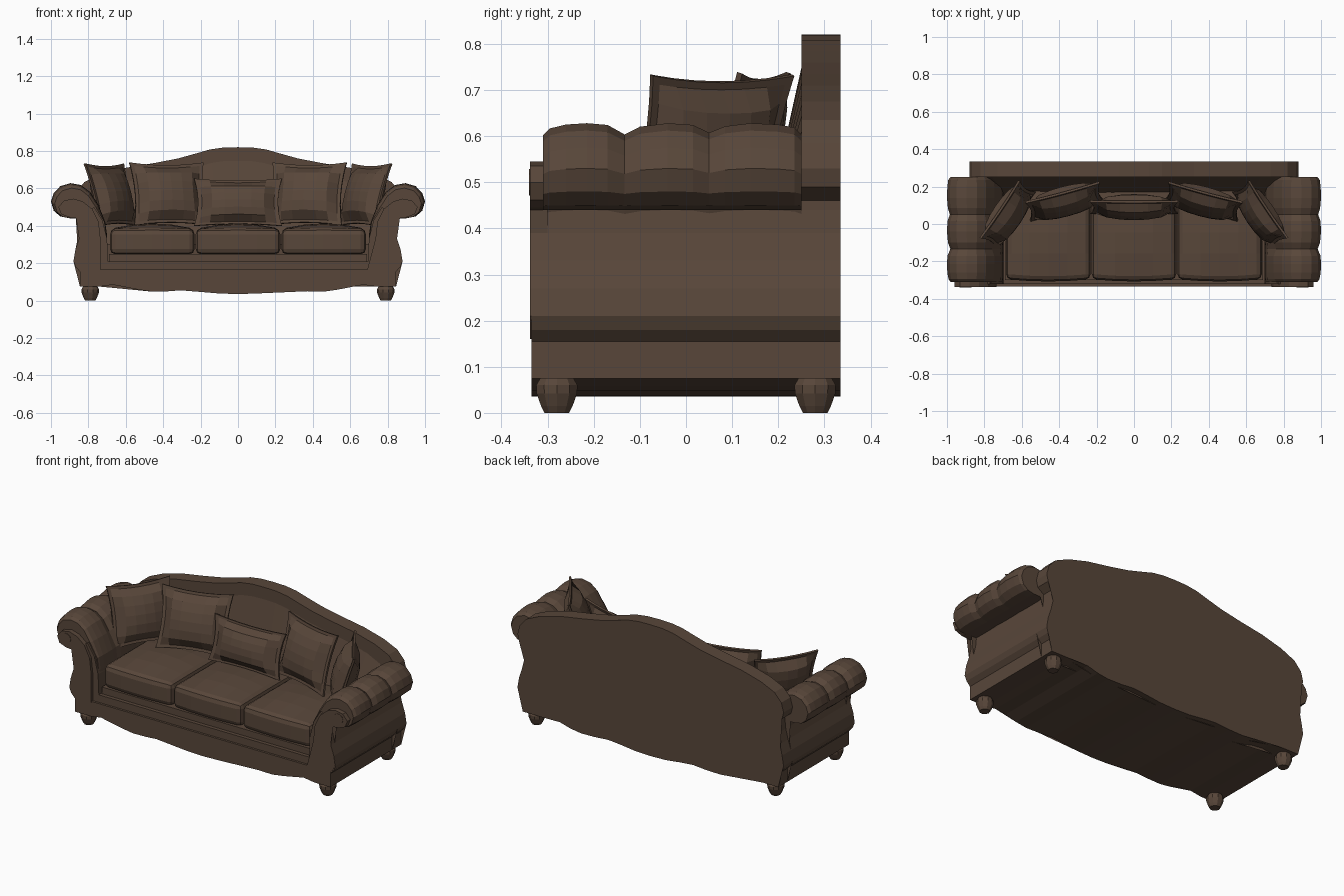
import bpy, bmesh, math
from mathutils import Vector

if "Cube" in bpy.data.objects:
    bpy.data.objects.remove(bpy.data.objects["Cube"])

leather = bpy.data.materials.new("brown leather")
leather.diffuse_color = (0.098, 0.062, 0.042, 1)
leather.use_nodes = True
leather.node_tree.nodes["Principled BSDF"].inputs["Base Color"].default_value = leather.diffuse_color


def finish(bm, name):
    bmesh.ops.recalc_face_normals(bm, faces=bm.faces)
    me = bpy.data.meshes.new(name)
    bm.to_mesh(me)
    bm.free()
    me.materials.append(leather)
    ob = bpy.data.objects.new(name, me)
    bpy.context.collection.objects.link(ob)
    return ob


def loft(name, rings):
    """Bridge matching closed rings of points and cap both ends."""
    bm = bmesh.new()
    rows = [[bm.verts.new(p) for p in r] for r in rings]
    n = len(rows[0])
    for a, b in zip(rows, rows[1:]):
        for i in range(n):
            j = (i + 1) % n
            bm.faces.new((a[i], a[j], b[j], b[i]))
    caps = [bm.faces.new(rows[0]), bm.faces.new(rows[-1])]
    bmesh.ops.triangulate(bm, faces=caps)
    return finish(bm, name)


def extrude(name, outline, y0, y1):
    return loft(name, [[(x, y, z) for x, z in outline] for y in (y0, y1)])


def both(half):
    """Mirror a right-half outline that starts and ends near the middle."""
    return half + [(-x, z) for x, z in reversed(half) if x > 0]


# Shared profiles (right half, x and z)
scallop = [(0, .035), (.1, .038), (.2, .05), (.28, .057), (.37, .05), (.46, .048),
           (.53, .058), (.6, .077), (.67, .085), (.74, .075), (.845, .075)]
side = [(.845, .155), (.868, .18), (.88, .21), (.87, .27), (.85, .33), (.835, .39), (.83, .44)]
crown = [(.83, .46), (.87, .49), (.88, .53), (.865, .585), (.82, .635), (.73, .675), (.6, .71),
         (.45, .735), (.32, .76), (.23, .785), (.15, .808), (.08, .818), (0, .82)]

# Body: scalloped apron with both arm walls, run through the full depth
body_half = scallop + side + [(.79, .47), (.75, .42), (.735, .33), (.735, .165), (0, .165)]
extrude("body", both(body_half), -.335, .30)

# Set-back inner border around the seat opening
border = [(0, .1), (.8, .1), (.8, .48), (.77, .5), (.725, .43), (.7, .33), (.695, .21), (0, .21)]
extrude("inner_border", both(border), -.322, .25)

# Back panel with the humped crown
extrude("back_panel", both(scallop + side + crown), .25, .335)

# Sloped upholstery on the inside of the back
top = [(x * .93, z - .05) for x, z in crown[3:]]
top = top + [(-x, z) for x, z in reversed(top) if x > 0]
bm = bmesh.new()
hi = [bm.verts.new((x, .255, z)) for x, z in top]
lo = [bm.verts.new((x * .9, .15, .3)) for x, z in top]
bk = [bm.verts.new((x, .255, .3)) for x, z in top]
for i in range(len(top) - 1):
    for a, b in ((hi, lo), (lo, bk), (bk, hi)):
        bm.faces.new((a[i], a[i + 1], b[i + 1], b[i]))
for i in (0, -1):
    bm.faces.new((hi[i], lo[i], bk[i]))
finish(bm, "inner_back")

# Seat deck
extrude("seat_deck", [(-.69, .15), (.69, .15), (.69, .25), (-.69, .25)], -.30, .25)

# Arms: scroll front plates and three-channel padded rolls
plate = [(.735, .16), (.735, .33), (.745, .42), (.78, .49), (.83, .53), (.88, .545), (.93, .535),
         (.96, .5), (.945, .462), (.9, .445), (.84, .44), (.835, .39), (.85, .33), (.87, .27),
         (.879, .21), (.845, .16)]
roll = [(.70, .24), (.70, .35), (.71, .42), (.745, .51), (.79, .58), (.84, .618), (.895, .628),
        (.95, .612), (.985, .575), (1.0, .53), (.985, .48), (.95, .45), (.9, .44), (.83, .44),
        (.80, .35), (.80, .24)]
stations = [(-.31, .86), (-.295, .94), (-.26, .985), (-.215, 1), (-.17, .98), (-.133, .87),
            (-.10, .96), (-.04, 1), (.015, .98), (.05, .89), (.085, .965), (.14, 1),
            (.20, .985), (.235, .95), (.25, .87)]


def roll_ring(s, y, k):
    ring = []
    for x, z in roll:
        kx = k if z > .43 else 1 - (1 - k) * .2
        ring.append((s * (.86 + (x - .86) * kx), y, .44 + (z - .44) * k if z > .44 else z))
    return ring


for s, label in ((1, "right"), (-1, "left")):
    extrude(label + "_scroll_front", [(s * x, z) for x, z in plate], -.338, -.30)
    loft(label + "_arm_roll", [roll_ring(s, y, k) for y, k in stations])
    # Raised hub of the scroll
    hub = [(s * (.9 + .032 * math.cos(a * math.pi / 5)), .5 + .03 * math.sin(a * math.pi / 5))
           for a in range(10)]
    extrude(label + "_scroll_hub", hub, -.34, -.33)

# Turned bun feet
for sx, lx in ((1, "right"), (-1, "left")):
    for y, ly in ((-.28, "front"), (.28, "back")):
        prof = [(.028, 0), (.036, .015), (.046, .042), (.047, .06), (.038, .075), (.036, .09)]
        loft(f"{ly}_{lx}_foot", [[(sx * .79 + r * math.cos(a * math.pi / 5),
                                   y + r * math.sin(a * math.pi / 5), z) for a in range(10)]
                                 for r, z in prof])


# Seat cushions: bevelled boxes with a domed top and bulging front
def cushion(name, cx, w):
    bm = bmesh.new()
    bmesh.ops.create_cube(bm, size=1)
    bmesh.ops.scale(bm, vec=(w, .50, .135), verts=bm.verts)
    bmesh.ops.bevel(bm, geom=bm.edges[:], offset=.028, segments=2, profile=.5, affect='EDGES')
    for axis, half in ((0, w / 2), (1, .25)):
        for t in (-.45, 0, .45):
            co, no = Vector((0, 0, 0)), Vector((0, 0, 0))
            co[axis], no[axis] = t * half, 1
            bmesh.ops.bisect_plane(bm, geom=bm.verts[:] + bm.edges[:] + bm.faces[:],
                                   plane_co=co, plane_no=no)
    for v in bm.verts:
        u, q = 2 * v.co.x / w, v.co.y / .25
        if v.co.z > 0:
            v.co.z += .03 * max(0, 1 - u * u) * max(0, 1 - q * q)
        if v.co.y < -.2:
            v.co.y -= .012 * max(0, 1 - u * u)
    bmesh.ops.translate(bm, vec=(cx, -.045, .315), verts=bm.verts)
    finish(bm, name)


for cx, label in ((-.458, "left"), (0, "middle"), (.458, "right")):
    cushion(label + "_seat_cushion", cx, .452)


# Throw pillows: lens-shaped pads with pointed corners and a thin flange
def pillow(name, w, h, t, loc, lean, turn):
    bm = bmesh.new()
    n = 8
    grid = [-1, -.9, -.65, -.33, 0, .33, .65, .9, 1]
    sheets = []
    for f in (-1, 1):
        rows = []
        for v in grid:
            row = []
            for u in grid:
                x = u * w / 2 * (1 - .09 * (1 - v * v))
                z = v * h / 2 * (1 - .09 * (1 - u * u))
                a, b = max(0, 1 - (u / .9) ** 2), max(0, 1 - (v / .9) ** 2)
                row.append(bm.verts.new((x, f * (.006 + t / 2 * (a * b) ** .45), z)))
            rows.append(row)
        sheets.append(rows)
        for i in range(n):
            for j in range(n):
                bm.faces.new((rows[i][j], rows[i][j + 1], rows[i + 1][j + 1], rows[i + 1][j]))
    rim = ([(0, j) for j in range(n)] + [(i, n) for i in range(n)]
           + [(n, j) for j in range(n, 0, -1)] + [(i, 0) for i in range(n, 0, -1)])
    for (a, b), (c, d) in zip(rim, rim[1:] + rim[:1]):
        bm.faces.new((sheets[0][a][b], sheets[0][c][d], sheets[1][c][d], sheets[1][a][b]))
    ob = finish(bm, name)
    ob.location = loc
    ob.rotation_euler = (math.radians(lean), 0, math.radians(turn))


pillow("middle_pillow", .47, .26, .12, (0, .09, .525), -14, 0)
for s, label in ((1, "right"), (-1, "left")):
    pillow(label + "_back_pillow", .41, .35, .13, (s * .37, .12, .57), -17, -15 * s)
    pillow(label + "_corner_pillow", .37, .35, .13, (s * .675, .05, .565), -17, -56 * s)
